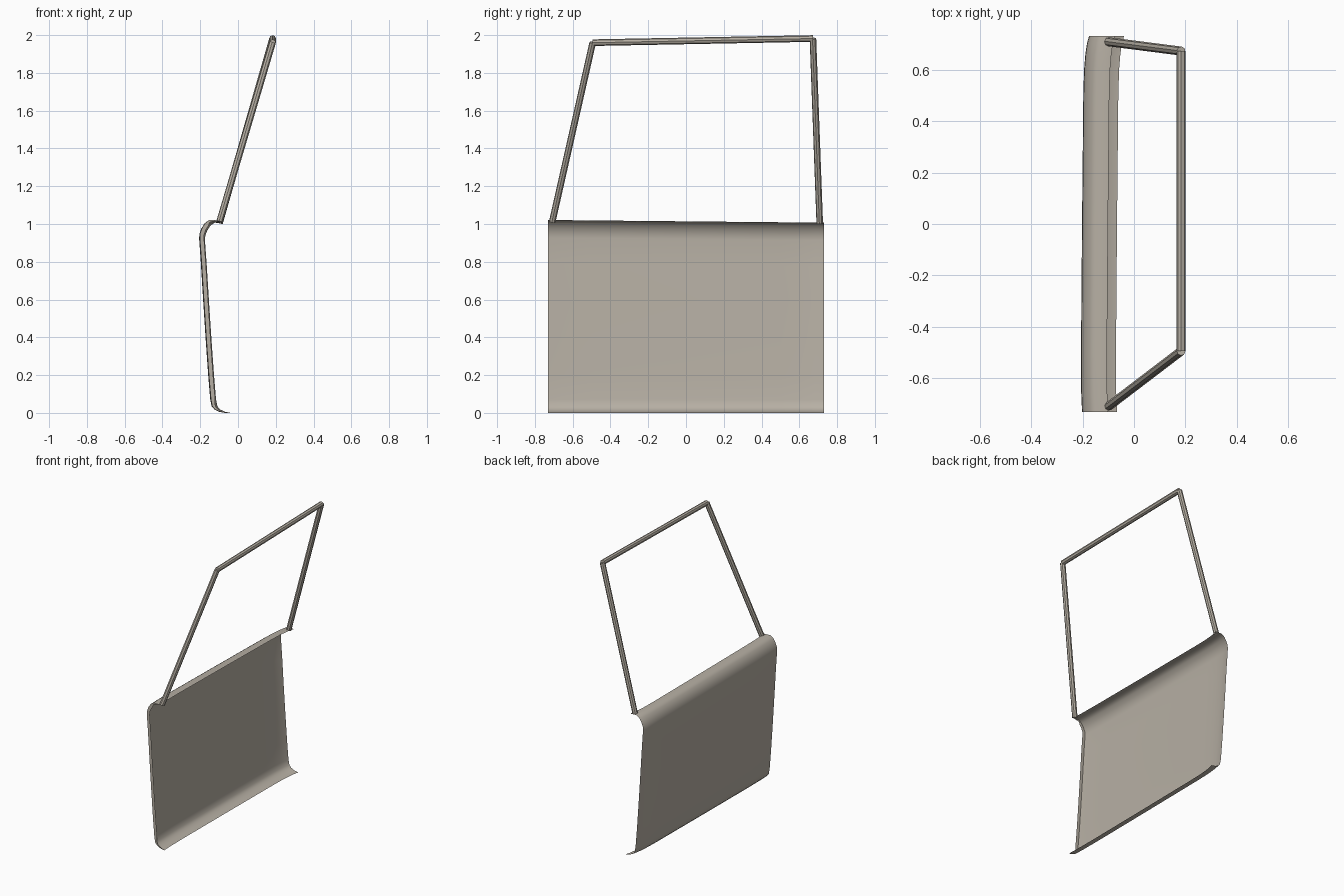
import bpy
import bmesh
import math
from mathutils import Vector

if "Cube" in bpy.data.objects:
    bpy.data.objects.remove(bpy.data.objects["Cube"], do_unlink=True)

COLOUR = (0.47, 0.43, 0.37, 1)
paint = bpy.data.materials.new("warm grey paint")
paint.use_nodes = True
paint.diffuse_color = COLOUR
paint.node_tree.nodes["Principled BSDF"].inputs["Base Color"].default_value = COLOUR


def finish(bm, name, angle):
    mesh = bpy.data.meshes.new(name)
    bm.to_mesh(mesh)
    bm.free()
    mesh.materials.append(paint)
    obj = bpy.data.objects.new(name, mesh)
    bpy.context.collection.objects.link(obj)
    bpy.ops.object.select_all(action='DESELECT')
    obj.select_set(True)
    bpy.context.view_layer.objects.active = obj
    bpy.ops.object.shade_smooth_by_angle(angle=math.radians(angle))
    return obj


# Door skin: cross-section (x, z) from the bottom lip up to the window sill
SECTION = [(-0.07, 0), (-0.1, 0.006), (-0.125, 0.018), (-0.14, 0.035),
           (-0.147, 0.07), (-0.158, 0.2), (-0.172, 0.4), (-0.185, 0.6),
           (-0.196, 0.78), (-0.206, 0.92), (-0.204, 0.945), (-0.194, 0.972),
           (-0.177, 0.998), (-0.155, 1.014), (-0.105, 1.012)]
# Stations along the door (y, inward shift), curling in at the rear
STATIONS = [(-0.73, 0.004), (-0.66, 0.001), (-0.5, 0), (0, 0.004), (0.5, 0.009),
            (0.6, 0.012), (0.66, 0.017), (0.7, 0.023), (0.73, 0.031)]


def section_ring(y, shift, inset=0):
    ring = []
    last = len(SECTION) - 1
    for i, (x, z) in enumerate(SECTION):
        ax, az = SECTION[max(i - 1, 0)]
        bx, bz = SECTION[min(i + 1, last)]
        tangent = Vector((bx - ax, bz - az)).normalized()
        depth = inset * min(1, i / 4, (last - i) / 2)
        drop = 0.007 * y / 0.73 * z
        ring.append((x + shift + depth * tangent.y, y,
                     max(0, z - drop - depth * tangent.x)))
    return ring


# The first ring is the inner edge of the narrow front flange
rings = [section_ring(-0.73, 0.004, 0.022)]
rings += [section_ring(y, shift) for y, shift in STATIONS]
bm = bmesh.new()
grid = [[bm.verts.new(p) for p in ring] for ring in rings]
for a, b in zip(grid, grid[1:]):
    for i in range(len(SECTION) - 1):
        bm.faces.new((a[i], a[i + 1], b[i + 1], b[i]))
bmesh.ops.remove_doubles(bm, verts=bm.verts, dist=0.0001)
bmesh.ops.recalc_face_normals(bm, faces=bm.faces)
finish(bm, "door_skin", 40)


# Window frame: three straight octagonal tubes
def tube(name, start, end, radius=0.0175):
    start, end = Vector(start), Vector(end)
    axis = end - start
    bm = bmesh.new()
    bmesh.ops.create_cone(bm, cap_ends=True, segments=8, radius1=radius,
                          radius2=radius, depth=axis.length)
    bm.transform(axis.to_track_quat('Z', 'Y').to_matrix().to_4x4())
    bmesh.ops.translate(bm, verts=bm.verts, vec=(start + end) / 2)
    return finish(bm, name, 30)


front_top = (0.183, -0.494, 1.96)
rear_top = (0.183, 0.672, 1.982)
tube("front_window_pillar", (-0.098, -0.708, 1.012), front_top)
tube("top_window_rail", front_top, rear_top)
tube("rear_window_pillar", (-0.098, 0.708, 1.004), rear_top)
